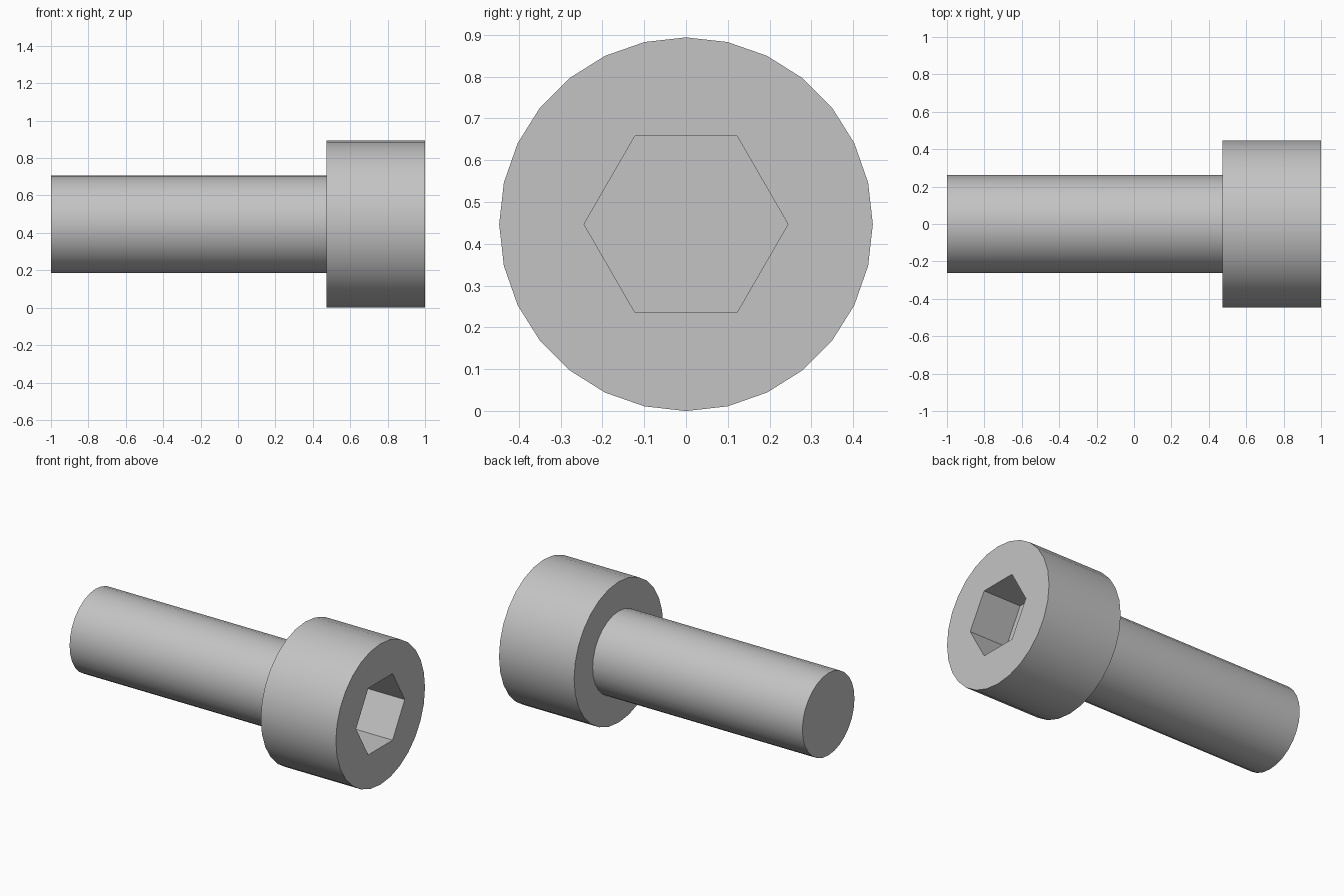
import bpy
import bmesh
from math import cos, sin, tau, radians

cube = bpy.data.objects.get("Cube")
if cube:
    bpy.data.objects.remove(cube, do_unlink=True)

SIDES = 28
HEAD_R, SHAFT_R, HEX_R = 0.447, 0.261, 0.244
HEAD_BACK, SOCKET_FLOOR = 0.473, 0.735

steel = bpy.data.materials.new("Grey steel")
steel.use_nodes = True
colour = (0.55, 0.55, 0.55, 1)
steel.diffuse_color = colour
steel.node_tree.nodes["Principled BSDF"].inputs["Base Color"].default_value = colour

bm = bmesh.new()


def ring(x, radius, sides):
    """Closed loop of vertices around the bolt axis."""
    angles = [tau * i / sides for i in range(sides)]
    return [bm.verts.new((x, radius * cos(a), HEAD_R + radius * sin(a))) for a in angles]


def loft(rings):
    """Skin neighbouring rings with quads."""
    for a, b in zip(rings, rings[1:]):
        for i in range(len(a)):
            j = (i + 1) % len(a)
            bm.faces.new((a[i], a[j], b[j], b[i]))


# Shaft, shoulder under the head, and head side
body = [ring(x, r, SIDES) for x, r in (
    (-1, SHAFT_R), (HEAD_BACK, SHAFT_R), (HEAD_BACK, HEAD_R), (1, HEAD_R))]
loft(body)
bm.faces.new(body[0])

# Hexagonal socket with a flat floor
socket = [ring(x, HEX_R, 6) for x in (1, SOCKET_FLOOR)]
loft(socket)
bm.faces.new(socket[1])

# Flat head face around the socket
rim = [e for e in bm.edges if e.is_boundary]
bmesh.ops.triangle_fill(bm, edges=rim, use_beauty=True, normal=(1, 0, 0))
bmesh.ops.recalc_face_normals(bm, faces=bm.faces)

mesh = bpy.data.meshes.new("socket_head_bolt")
bm.to_mesh(mesh)
bm.free()
mesh.materials.append(steel)
bolt = bpy.data.objects.new("socket_head_bolt", mesh)
bpy.context.collection.objects.link(bolt)

# Smooth round sides with crisp rims
bpy.ops.object.select_all(action="DESELECT")
bolt.select_set(True)
bpy.context.view_layer.objects.active = bolt
bpy.ops.object.shade_smooth_by_angle(angle=radians(30))
